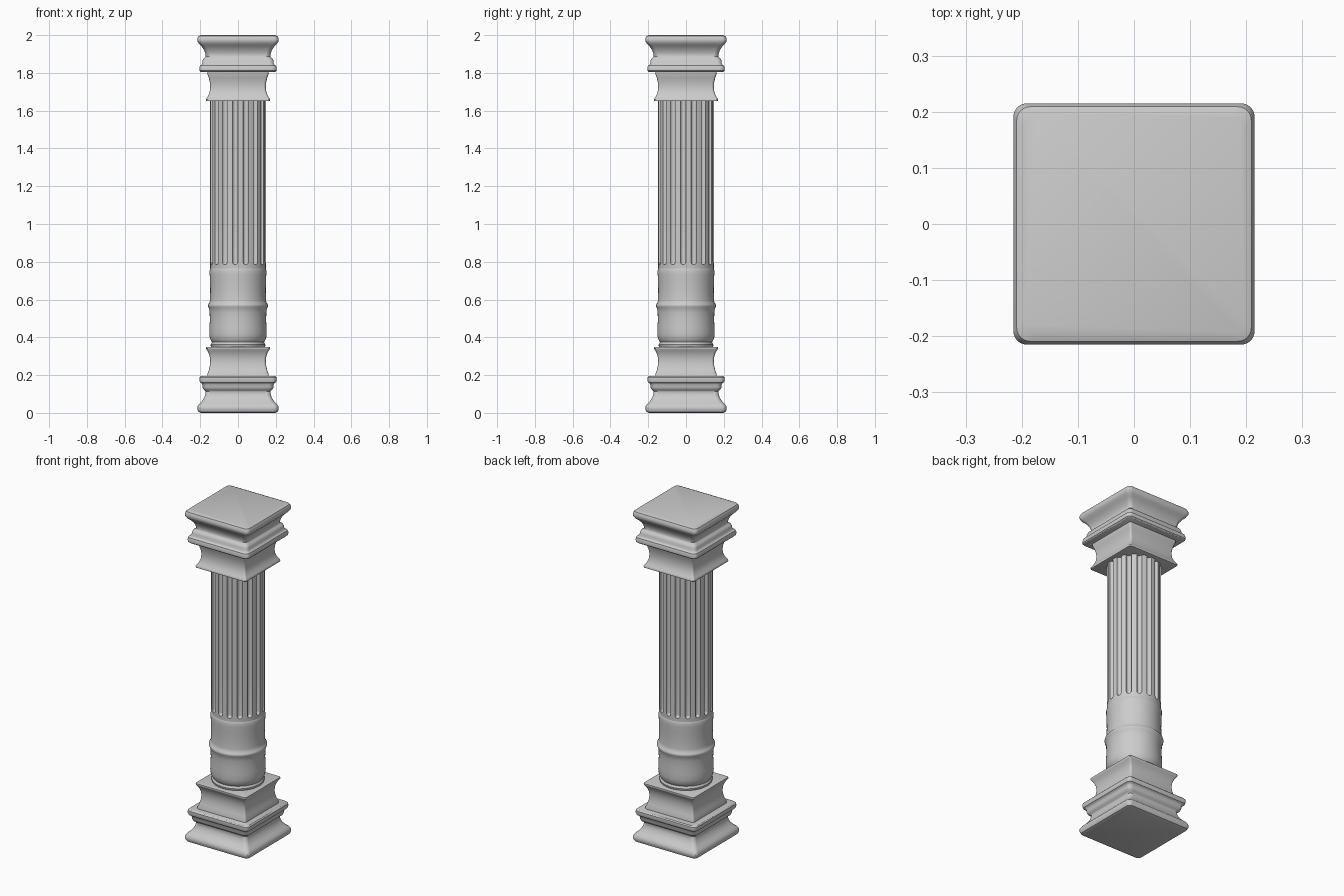
import bpy, bmesh, math

if "Cube" in bpy.data.objects:
    bpy.data.objects.remove(bpy.data.objects["Cube"])


def loft(name, rings, angle=38):
    """Skin a stack of equal-length closed rings and cap both ends."""
    bm = bmesh.new()
    loops = [[bm.verts.new(p) for p in ring] for ring in rings]
    n = len(loops[0])
    for a, b in zip(loops, loops[1:]):
        for i in range(n):
            j = (i + 1) % n
            bm.faces.new((a[i], a[j], b[j], b[i]))
    bm.faces.new(loops[0])
    bm.faces.new(loops[-1])
    bmesh.ops.recalc_face_normals(bm, faces=bm.faces)
    mesh = bpy.data.meshes.new(name)
    bm.to_mesh(mesh)
    bm.free()
    ob = bpy.data.objects.new(name, mesh)
    bpy.context.collection.objects.link(ob)
    bpy.ops.object.select_all(action='DESELECT')
    ob.select_set(True)
    bpy.context.view_layer.objects.active = ob
    bpy.ops.object.shade_smooth_by_angle(angle=math.radians(angle))
    return ob


def square_ring(h, z, r=0.022, steps=6):
    """Rounded square of half width h."""
    pts = []
    for k, (sx, sy) in enumerate([(1, 1), (-1, 1), (-1, -1), (1, -1)]):
        for i in range(steps + 1):
            a = math.radians(90) * (k + i / steps)
            pts.append((sx * (h - r) + r * math.cos(a),
                        sy * (h - r) + r * math.sin(a), z))
    return pts


def round_ring(r, z, n=96):
    return [(r * math.cos(math.tau * i / n), r * math.sin(math.tau * i / n), z)
            for i in range(n)]


# Square mouldings: half width, height (used upright and flipped)
plinth = [(0.196, 0), (0.209, 0.005), (0.215, 0.018), (0.215, 0.032),
          (0.207, 0.046), (0.194, 0.058), (0.182, 0.075), (0.174, 0.093),
          (0.171, 0.112), (0.174, 0.118), (0.183, 0.124), (0.188, 0.136),
          (0.189, 0.150), (0.193, 0.157), (0.201, 0.162), (0.205, 0.175),
          (0.204, 0.188), (0.198, 0.194)]
block = [(0.163, 0.190), (0.162, 0.205), (0.155, 0.225), (0.149, 0.25),
         (0.147, 0.275), (0.150, 0.30), (0.158, 0.322), (0.166, 0.334),
         (0.170, 0.342), (0.169, 0.348), (0.164, 0.350)]

for prefix, flip in (("base", False), ("capital", True)):
    for part, prof, r in (("moulding", plinth, 0.024), ("block", block, 0.012)):
        loft(f"{prefix}_{part}",
             [square_ring(h, 2 - z if flip else z, r) for h, z in prof])

# Plain round drum with foot ring and middle band
drum = [(0.138, 0.345), (0.144, 0.352), (0.145, 0.362), (0.140, 0.369),
        (0.138, 0.374), (0.143, 0.382), (0.149, 0.395), (0.152, 0.415),
        (0.151, 0.45), (0.149, 0.49), (0.150, 0.53), (0.153, 0.553),
        (0.158, 0.562), (0.159, 0.569), (0.157, 0.576), (0.151, 0.582),
        (0.148, 0.60), (0.147, 0.65), (0.148, 0.70), (0.150, 0.735),
        (0.150, 0.752), (0.147, 0.765), (0.142, 0.773), (0.138, 0.776)]
loft("lower_drum", [round_ring(r, z) for r, z in drum])

# Fluted shaft: round-bottomed grooves with rounded lower ends
R, FLUTES, W, DEPTH = 0.147, 16, 0.0145, 0.016
END = 0.785 + W


def shaft_ring(z):
    below = max(0.0, END - z) / W
    reach = math.sqrt(max(0.0, 1 - below ** 2))
    pts = []
    for k in range(FLUTES):
        centre = math.radians(-96) + math.tau * k / FLUTES
        for i in range(-4, 5):
            t = math.sin(math.radians(90) * i / 4) * max(reach, 0.05)
            d = DEPTH * math.sqrt(max(0.0, reach ** 2 - t * t))
            a = centre + t * W / R
            pts.append(((R - d) * math.cos(a), (R - d) * math.sin(a), z))
        for f in (0.25, 0.5, 0.75):
            edge = max(reach, 0.05) * W / R
            a = centre + edge + f * (math.tau / FLUTES - 2 * edge)
            pts.append((R * math.cos(a), R * math.sin(a), z))
    return pts


heights = [0.765, 0.785] + [END - W * math.cos(math.radians(15 * i))
                            for i in range(1, 7)] + [1.0, 1.3, 1.655]
loft("fluted_shaft", [shaft_ring(z) for z in heights], 35)
